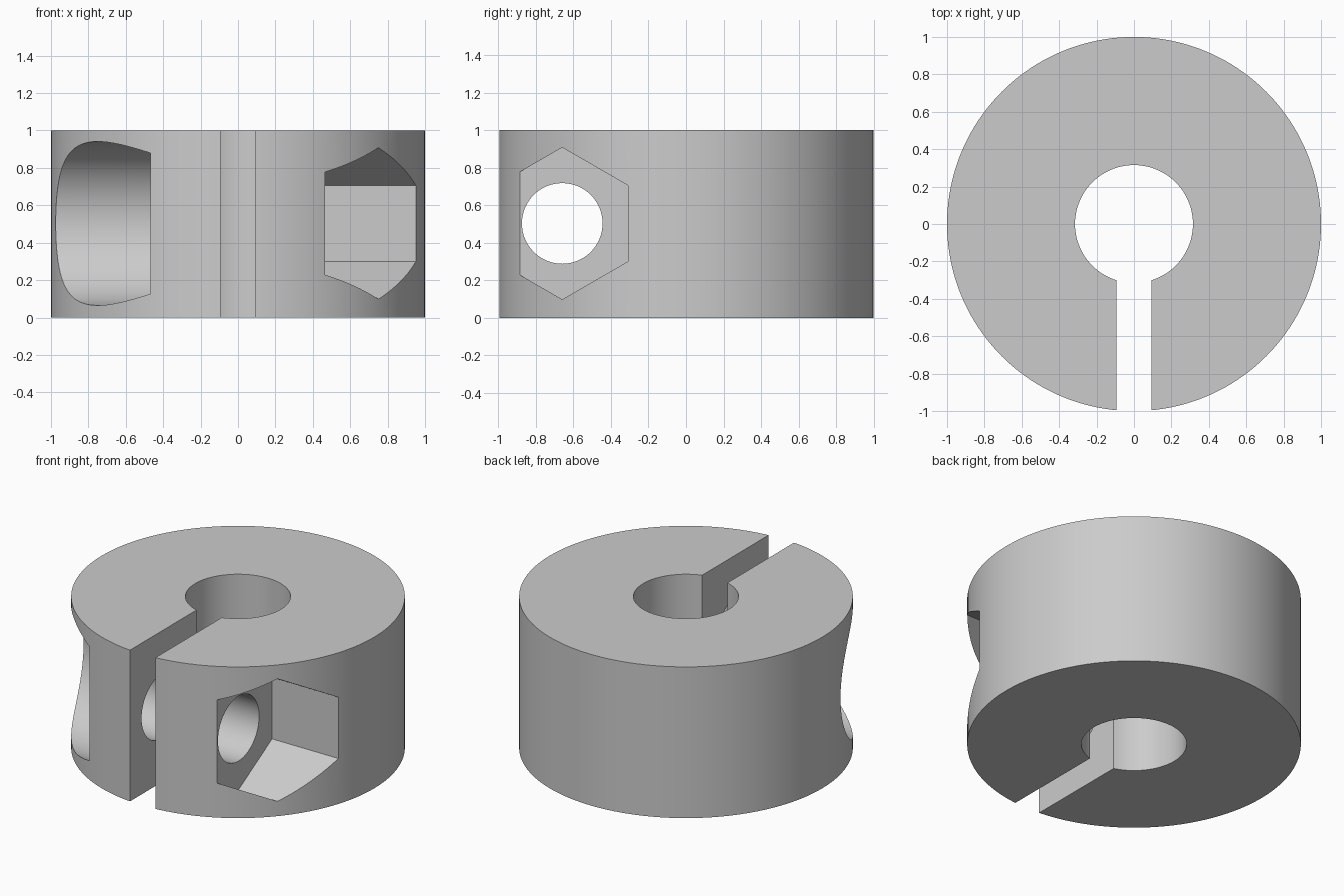
import bpy
from math import pi, radians

cube = bpy.data.objects.get("Cube")
if cube:
    bpy.data.objects.remove(cube, do_unlink=True)

steel = bpy.data.materials.new("grey steel")
steel.use_nodes = True
colour = (0.6, 0.6, 0.6, 1)
steel.diffuse_color = colour
steel.node_tree.nodes["Principled BSDF"].inputs["Base Color"].default_value = colour

BOLT_Y, BOLT_Z = -0.66, 0.503


def cylinder(name, radius, depth, location, sides, rotation=(0, 0, 0)):
    bpy.ops.mesh.primitive_cylinder_add(vertices=sides, radius=radius, depth=depth,
                                        location=location, rotation=rotation)
    obj = bpy.context.object
    obj.name = name
    obj.data.materials.append(steel)
    return obj


def bolt_cut(name, radius, x0, x1, sides):
    """Cutter along x on the clamping bolt axis, with a corner pointing up."""
    return cylinder(name, radius, x1 - x0, ((x0 + x1) / 2, BOLT_Y, BOLT_Z),
                    sides, (pi / 2, 0, pi / 2))


# Round collar body
collar = cylinder("clamp_collar", 1, 1, (0, 0, 0.5), 160)

# Shaft bore and clamping slot
cutters = [cylinder("shaft_bore", 0.315, 2, (0, 0, 0.5), 96)]
bpy.ops.mesh.primitive_cube_add(size=1, location=(0, -0.7, 0.5))
slot = bpy.context.object
slot.name = "clamp_slot"
slot.scale = (0.186, 1.4, 2)
slot.data.materials.append(steel)
cutters.append(slot)

# Bolt hole, round head recess and hexagonal nut pocket
cutters.append(bolt_cut("bolt_hole", 0.215, -1.3, 1.3, 64))
cutters.append(bolt_cut("bolt_head_recess", 0.438, -1.4, -0.468, 96))
cutters.append(bolt_cut("nut_pocket", 0.405, 0.466, 1.4, 6))

# Cut every opening, then discard the cutters
bpy.ops.object.select_all(action="DESELECT")
collar.select_set(True)
bpy.context.view_layer.objects.active = collar
for cutter in cutters:
    cut = collar.modifiers.new(cutter.name, "BOOLEAN")
    cut.operation = "DIFFERENCE"
    cut.solver = "EXACT"
    cut.object = cutter
    bpy.ops.object.modifier_apply(modifier=cut.name)
for cutter in cutters:
    bpy.data.objects.remove(cutter, do_unlink=True)

bpy.ops.object.shade_smooth_by_angle(angle=radians(30))
